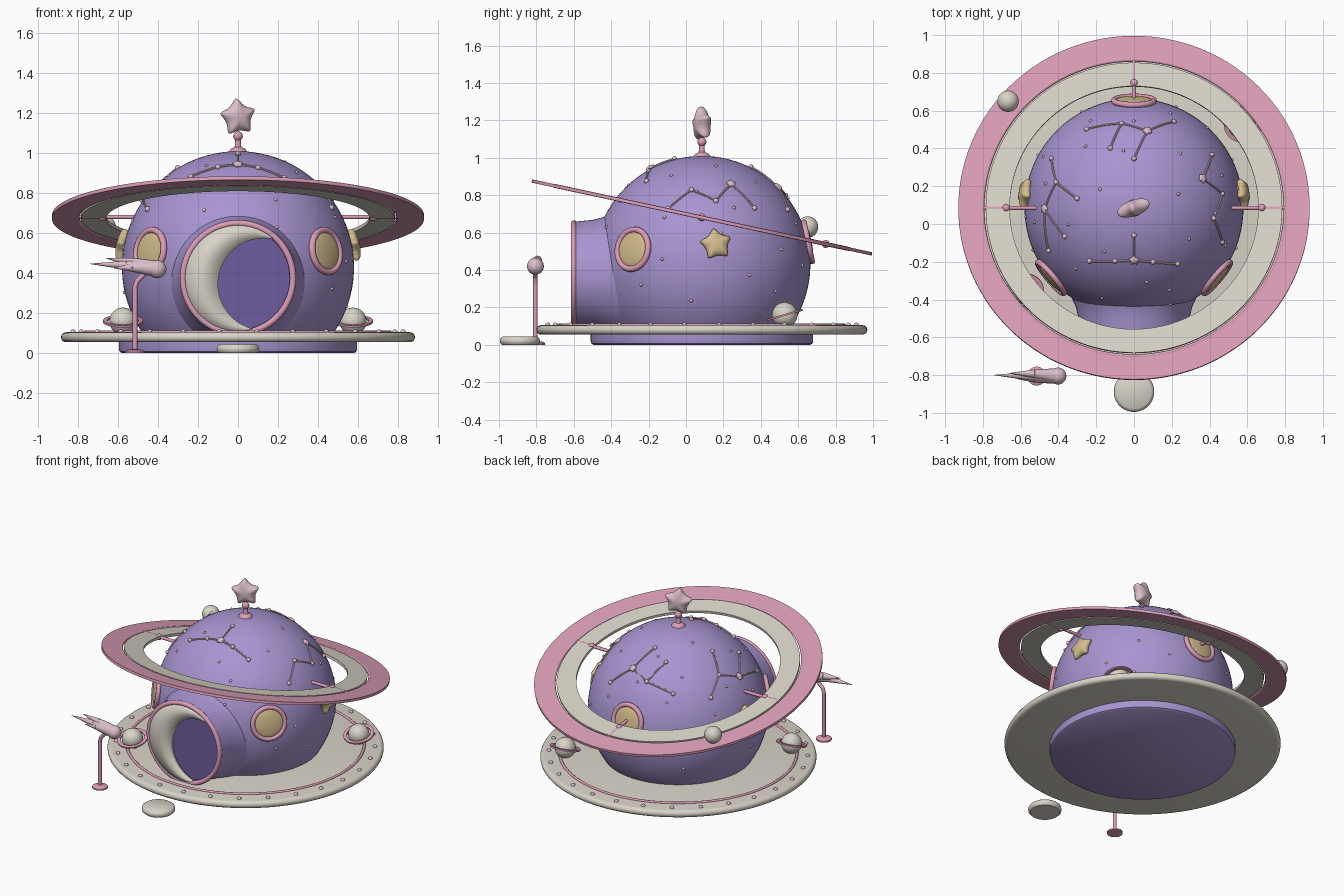
import bpy, bmesh, math, random
from math import sin, cos, pi, radians, sqrt
from mathutils import Vector, Matrix

cube = bpy.data.objects.get("Cube")
if cube:
    bpy.data.objects.remove(cube, do_unlink=True)


def material(name, r, g, b):
    m = bpy.data.materials.new(name)
    col = [((c / 255 + 0.055) / 1.055) ** 2.4 for c in (r, g, b)] + [1]
    m.use_nodes = True
    m.diffuse_color = col
    m.node_tree.nodes["Principled BSDF"].inputs["Base Color"].default_value = col
    return m


PURPLE = material("lavender", 168, 149, 209)
DOOR = material("deep violet", 111, 92, 160)
CREAM = material("cream", 218, 212, 200)
PINK = material("rose pink", 220, 158, 184)
PALE = material("pale pink", 220, 190, 202)
GOLD = material("soft gold", 212, 189, 141)

CENTRE, R = Vector((0, 0.085, 0.43)), 0.58


def finish(bm, name, mat, matrix=Matrix(), angle=40):
    bmesh.ops.remove_doubles(bm, verts=bm.verts, dist=1e-5)
    bmesh.ops.recalc_face_normals(bm, faces=bm.faces)
    me = bpy.data.meshes.new(name)
    bm.to_mesh(me)
    bm.free()
    me.materials.append(mat)
    me.shade_smooth()
    me.set_sharp_from_angle(angle=radians(angle))
    ob = bpy.data.objects.new(name, me)
    ob.matrix_world = matrix
    bpy.context.collection.objects.link(ob)
    return ob


def lathe(name, profile, mat, matrix=Matrix(), n=72, closed=False):
    bm = bmesh.new()
    rows = [[bm.verts.new((r * cos(2 * pi * i / n), r * sin(2 * pi * i / n), z))
             for i in range(n)] for r, z in profile]
    if closed:
        rows.append(rows[0])
    for a, b in zip(rows, rows[1:]):
        for i in range(n):
            j = (i + 1) % n
            bm.faces.new((a[i], a[j], b[j], b[i]))
    return finish(bm, name, mat, matrix)


def torus(name, major, minor, mat, matrix, n=56):
    prof = [(major + minor * cos(k * pi / 5), minor * sin(k * pi / 5)) for k in range(10)]
    return lathe(name, prof, mat, matrix, n, True)


def add_ball(bm, p, r, seg=12):
    bmesh.ops.create_uvsphere(bm, u_segments=seg, v_segments=seg // 2 + 1, radius=r,
                              matrix=Matrix.Translation(p))


def add_rod(bm, a, b, r1, r2=None, seg=10):
    a, b = Vector(a), Vector(b)
    rot = (b - a).to_track_quat('Z', 'Y').to_matrix().to_4x4()
    bmesh.ops.create_cone(bm, cap_ends=True, segments=seg, radius1=r1,
                          radius2=r1 if r2 is None else r2, depth=(b - a).length,
                          matrix=Matrix.Translation((a + b) / 2) @ rot)


def ball(name, p, r, mat, scale=(1, 1, 1), matrix=Matrix()):
    bm = bmesh.new()
    add_ball(bm, (0, 0, 0), r, 32)
    return finish(bm, name, mat, Matrix.Translation(p) @ matrix @ Matrix.Diagonal((*scale, 1)))


def facing(p, normal, spin=0):
    rot = Vector(normal).to_track_quat('Z', 'Y').to_matrix().to_4x4()
    return Matrix.Translation(p) @ rot @ Matrix.Rotation(radians(spin), 4, 'Z')


def on_dome(azimuth, elevation, spin=0, lift=0.0):
    a, e = radians(azimuth), radians(elevation)
    d = Vector((cos(a) * cos(e), sin(a) * cos(e), sin(e)))
    return facing(CENTRE + d * (R + lift), d, spin)


def star(name, radius, thick, mat, matrix, levels=2):
    # Puffy five-pointed star: outline, raised inner loops and two centres
    bm = bmesh.new()

    def loop(f, z):
        return [bm.verts.new((-s * f * sin(k * pi / 5), s * f * cos(k * pi / 5), z))
                for k in range(10) for s in [radius * (0.48 if k % 2 else 1.12)]]
    rim = loop(1, 0)
    for z in (thick, -thick):
        inner, mid = loop(0.8, z * 0.75), bm.verts.new((0, 0, z * 1.25))
        for i in range(10):
            j = (i + 1) % 10
            bm.faces.new((rim[i], rim[j], inner[j], inner[i]))
            bm.faces.new((inner[i], inner[j], mid))
    ob = finish(bm, name, mat, matrix, 180)
    mod = ob.modifiers.new("rounding", 'SUBSURF')
    mod.levels = mod.render_levels = levels
    return ob


# Plinth, platform and dome
at = Matrix.Translation((0, CENTRE.y, 0))
lathe("plinth", [(0, 0), (0.58, 0), (0.592, 0.008), (0.595, 0.02), (0.595, 0.06), (0, 0.06)],
      PURPLE, at, 96)
edge = [(0.86 + 0.025 * cos(t * pi / 8), 0.08 + 0.025 * sin(t * pi / 8)) for t in range(-4, 5)]
lathe("platform", [(0, 0.055)] + edge + [(0, 0.105)], CREAM, at, 96)
torus("platform_trim", 0.76, 0.009, PINK, at @ Matrix.Translation((0, 0, 0.106)), 96)
bm = bmesh.new()
for i in range(28):
    t = 2 * pi * (i + 0.5) / 28
    add_ball(bm, (0.83 * cos(t), CENTRE.y + 0.83 * sin(t), 0.105), 0.014)
finish(bm, "platform_rivets", PALE)
arc = [radians(-38 + 4 * k) for k in range(33)]
lathe("dome", [(R * cos(t), R * sin(t)) for t in arc], PURPLE, Matrix.Translation(CENTRE), 96)

# Entrance tunnel, door and crescent
front = Matrix.Translation((0, 0, 0.375)) @ Matrix.Rotation(pi / 2, 4, 'X')
lathe("entrance_tunnel", [(0.36, 0.3), (0.335, 0.38), (0.308, 0.44), (0.293, 0.5), (0.283, 0.6),
                          (0.262, 0.6), (0.262, 0.57)], PURPLE, front)
lathe("door", [(0.27, 0.56), (0.27, 0.58), (0, 0.58)], DOOR, front)
torus("door_rim", 0.275, 0.016, PINK, front @ Matrix.Translation((0, 0, 0.6)), 72)
r0, r1, off = 0.264, 0.23, Vector((0.13, -0.03))
d, phi = off.length, math.atan2(off.y, off.x)
h = (r0 * r0 - r1 * r1 + d * d) / (2 * d)
alpha, beta = math.acos(h / r0), math.acos((h - d) / r1)
bm = bmesh.new()
pairs = []
for i in range(41):
    a = phi + alpha + (2 * pi - 2 * alpha) * i / 40
    b = phi + beta + (2 * pi - 2 * beta) * i / 40
    pairs.append((bm.verts.new((r0 * cos(a), r0 * sin(a), 0.6)),
                  bm.verts.new((off.x + r1 * cos(b), off.y + r1 * sin(b), 0.6))))
for p, q in zip(pairs, pairs[1:]):
    bm.faces.new([p[0], q[0], q[1], p[1]])
crescent = finish(bm, "door_crescent", CREAM, front)
solid = crescent.modifiers.new("thickness", 'SOLIDIFY')
solid.thickness, solid.offset = 0.03, 0

# Round windows and gold stars on the dome
for name, az, el in (("left", -40, 8), ("right", 220, 8), ("back", 90, 12)):
    m = on_dome(az, el)
    torus(name + "_window_rim", 0.106, 0.016, PINK, m)
    ball(name + "_window_glass", (0, 0, 0), 0.096, GOLD, (1, 1, 0.2), m)
for name, az, spin in (("left", 7.5, 8), ("right", 172.5, -8)):
    star(name + "_gold_star", 0.105, 0.03, GOLD, on_dome(az, 10.5, spin, 0.012))

# Tilted double ring with its supports and moon
ring = Matrix.Translation((0, CENTRE.y, 0.681)) @ Matrix.Rotation(radians(-12.1), 4, 'X')
for name, a, b, mat in (("outer_ring", 0.803, 0.93, PINK), ("inner_ring", 0.658, 0.785, CREAM)):
    lathe(name, [(a, -0.009), (b, -0.009), (b, 0.009), (a, 0.009)], mat, ring, 112, True)
torus("ring_edge", 0.803, 0.011, PINK, ring, 112)
bm = bmesh.new()
for k in range(4):
    u = Vector((cos(k * pi / 2), sin(k * pi / 2), 0))
    add_rod(bm, u * 0.77, u * 0.81, 0.009)
    if k < 3:
        add_rod(bm, u * 0.5, u * 0.79, 0.011)
        add_ball(bm, u * 0.677, 0.021, 16)
finish(bm, "ring_supports", PINK, ring)
ball("ring_moon", (-0.667, 0.65, 0.63), 0.057, CREAM)

# Constellations laid over the dome from plan positions
groups = [
    ("back", [(-.25, .5), (-.065, .53), (.07, .49), (.21, .54), (-.125, .4), (0, .345)],
     [(0, 1), (1, 2), (2, 3), (1, 4), (2, 5)], 2),
    ("right", [(-.435, .345), (-.41, .22), (-.47, .08), (-.45, -.14), (-.3, .135), (-.365, -.065)],
     [(0, 1), (1, 2), (2, 3), (1, 4), (2, 5)], 2),
    ("left", [(.41, .365), (.36, .24), (.465, .16), (.42, .03), (.465, -.095)],
     [(0, 1), (1, 2), (2, 3), (3, 4)], 1),
    ("front", [(-.235, -.195), (-.1, -.195), (0, -.19), (.1, -.2), (.23, -.21), (0, -.06)],
     [(0, 1), (1, 2), (2, 3), (3, 4), (2, 5)], 2)]
for name, plan, links, main in groups:
    dirs = []
    for x, y in plan:
        dy = y - CENTRE.y
        dirs.append(Vector((x, dy, sqrt(R * R - x * x - dy * dy))).normalized())
    bm = bmesh.new()
    for i, j in links:
        path = [CENTRE + dirs[i].lerp(dirs[j], t / 4).normalized() * (R + 0.003) for t in range(5)]
        for p, q in zip(path, path[1:]):
            add_rod(bm, p, q, 0.0055, seg=8)
    for i, v in enumerate(dirs):
        if i != main:
            add_ball(bm, CENTRE + v * (R + 0.003), 0.014)
    finish(bm, name + "_constellation", PALE)
    star(name + "_constellation_star", 0.034, 0.012, PALE,
         facing(CENTRE + dirs[main] * (R + 0.006), dirs[main]), 1)

# Scattered small studs
random.seed(4)
bm = bmesh.new()
for i in range(44):
    z = -0.35 + 1.3 * (i + 0.5) / 44
    t = i * 2.39996 + random.uniform(-0.2, 0.2)
    s = sqrt(1 - z * z)
    add_ball(bm, CENTRE + Vector((s * cos(t), s * sin(t), z)) * R, 0.009, 10)
finish(bm, "dome_studs", PALE)

# Rooftop finial and star
lathe("finial", [(0.045, 0.99), (0.045, 1.01), (0.035, 1.022), (0.018, 1.03), (0.015, 1.04),
                 (0.015, 1.09), (0, 1.1)], PINK, at, 24)
ball("finial_knob", (0, CENTRE.y, 1.085), 0.024, PINK)
star("roof_star", 0.115, 0.04, PALE,
     Matrix.Translation((0, CENTRE.y, 1.18)) @ Matrix.Rotation(radians(20), 4, 'Z')
     @ Matrix.Rotation(pi / 2, 4, 'X') @ Matrix.Rotation(radians(6), 4, 'Z'))

# Small ringed planets on the platform
for name, s in (("left", 1), ("right", -1)):
    p = (0.575 * s, CENTRE.y + 0.443 * s, 0.16)
    ball(name + "_planet", p, 0.068, CREAM)
    tilt = Matrix.Translation(p) @ Matrix.Rotation(radians(16), 4, 'X')
    lathe(name + "_planet_ring", [(0.078, -0.005), (0.1, -0.005), (0.1, 0.005), (0.078, 0.005)],
          PINK, tilt, 40, True)

# Comet signpost
bm = bmesh.new()
post = [(-.515, -.805, 0), (-.515, -.805, .33), (-.505, -.805, .36), (-.455, -.805, .41)]
for p, q in zip(post, post[1:]):
    add_rod(bm, p, q, 0.012, seg=14)
    add_ball(bm, q, 0.012)
finish(bm, "comet_post", PINK)
lathe("comet_post_base", [(0, 0), (0.05, 0), (0.05, 0.01), (0.035, 0.018), (0, 0.022)], PINK,
      Matrix.Translation(post[0]), 32)
ball("comet_head", (-0.403, -0.805, 0.42), 0.045, PALE)
bm = bmesh.new()
head = Vector((-0.41, -0.805, 0.422))
for y, z, mx, tip in ((0, .44, -.56, (-.74, -.8, .447)), (.012, .455, -.53, (-.66, -.79, .475)),
                      (-.012, .43, -.53, (-.62, -.82, .425))):
    mid = (mx, -0.805 + y, z)
    add_rod(bm, head, mid, 0.042, 0.022, 16)
    add_rod(bm, mid, tip, 0.022, 0.001, 16)
finish(bm, "comet_tail", PALE)

# Stepping stone at the entrance
lathe("stepping_stone", [(0, 0), (0.095, 0), (0.105, 0.01), (0.107, 0.022), (0.103, 0.036),
                         (0.09, 0.045), (0, 0.045)], CREAM, Matrix.Translation((0, -0.888, 0)), 48)
